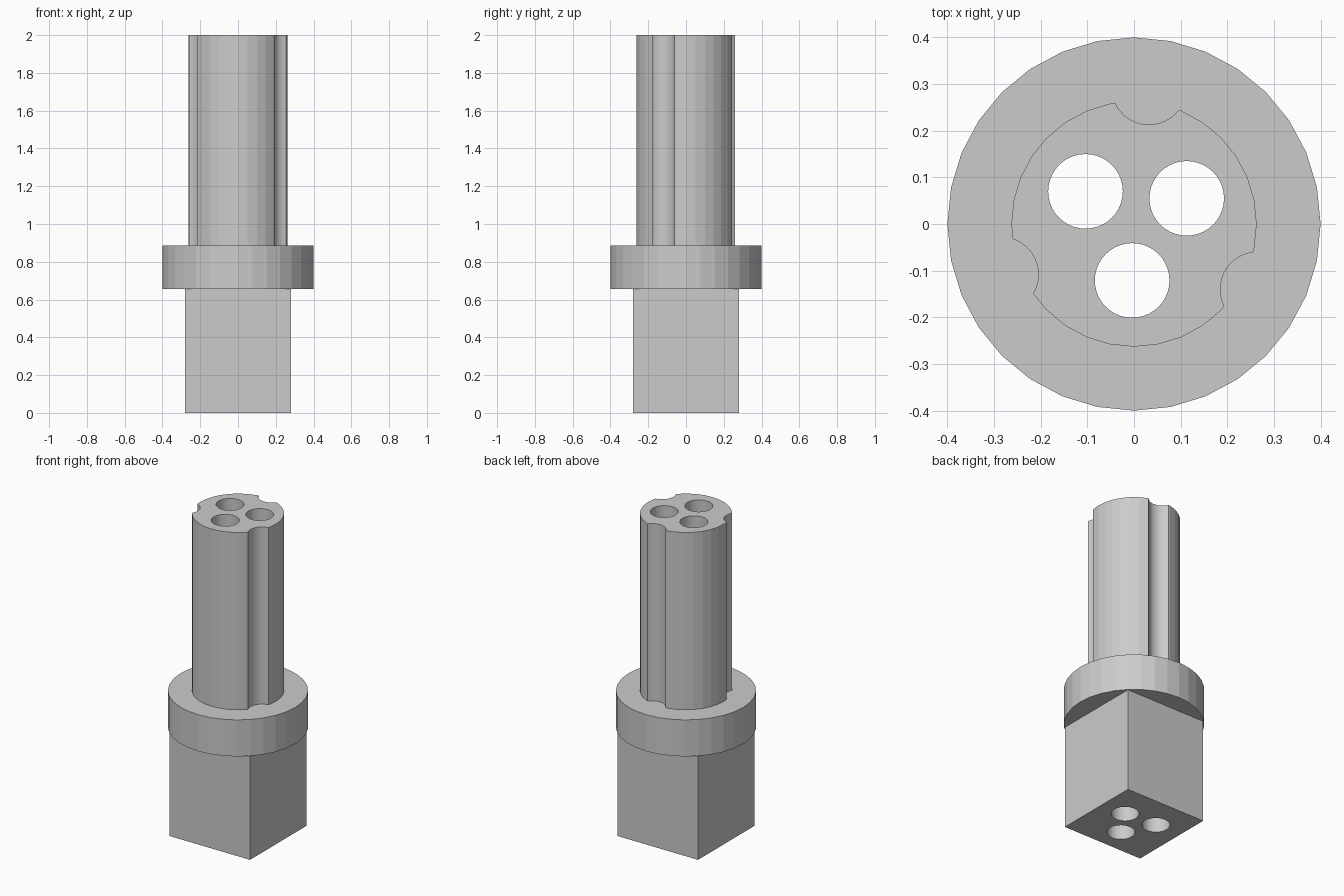
import bpy

cube = bpy.data.objects.get("Cube")
if cube:
    bpy.data.objects.remove(cube, do_unlink=True)

GREY = (0.6, 0.6, 0.6, 1.0)
RING_Z, POST_Z, TOP_Z = 0.655, 0.885, 2.0
HOLE_R = 0.08
HOLES = [(-0.104, 0.07), (0.113, 0.055), (-0.004, -0.121)]
GROOVES = [(0.032, 0.293), (-0.285, -0.108), (0.265, -0.14)]

grey = bpy.data.materials.new("plain_grey")
grey.use_nodes = True
grey.diffuse_color = GREY
grey.node_tree.nodes["Principled BSDF"].inputs["Base Color"].default_value = GREY


def cylinder(name, radius, z0, z1, xy=(0, 0), sides=32):
    bpy.ops.mesh.primitive_cylinder_add(
        vertices=sides, radius=radius, depth=z1 - z0,
        location=(xy[0], xy[1], (z0 + z1) / 2))
    obj = bpy.context.object
    obj.name = name
    obj.data.materials.append(grey)
    return obj


def cut(obj, cutter):
    mod = obj.modifiers.new("cut", 'BOOLEAN')
    mod.operation = 'DIFFERENCE'
    mod.solver = 'EXACT'
    mod.object = cutter
    bpy.context.view_layer.objects.active = obj
    bpy.ops.object.modifier_apply(modifier=mod.name)


# Square base
bpy.ops.mesh.primitive_cube_add(size=1, location=(0, 0, RING_Z / 2))
base = bpy.context.object
base.name = "square_base"
base.scale = (0.56, 0.56, RING_Z)
bpy.ops.object.transform_apply(location=False, rotation=False, scale=True)
base.data.materials.append(grey)

# Round collar and tall post
collar = cylinder("collar", 0.4, RING_Z, POST_Z)
post = cylinder("grooved_post", 0.263, POST_Z, TOP_Z)

# Three bores run through every part, three grooves along the post only
for targets, centres in (((base, collar, post), HOLES), ((post,), GROOVES)):
    for xy in centres:
        cutter = cylinder("cutter", HOLE_R, -0.1, TOP_Z + 0.1, xy, 40)
        cutter.hide_render = True
        for part in targets:
            cut(part, cutter)
        bpy.data.objects.remove(cutter, do_unlink=True)
